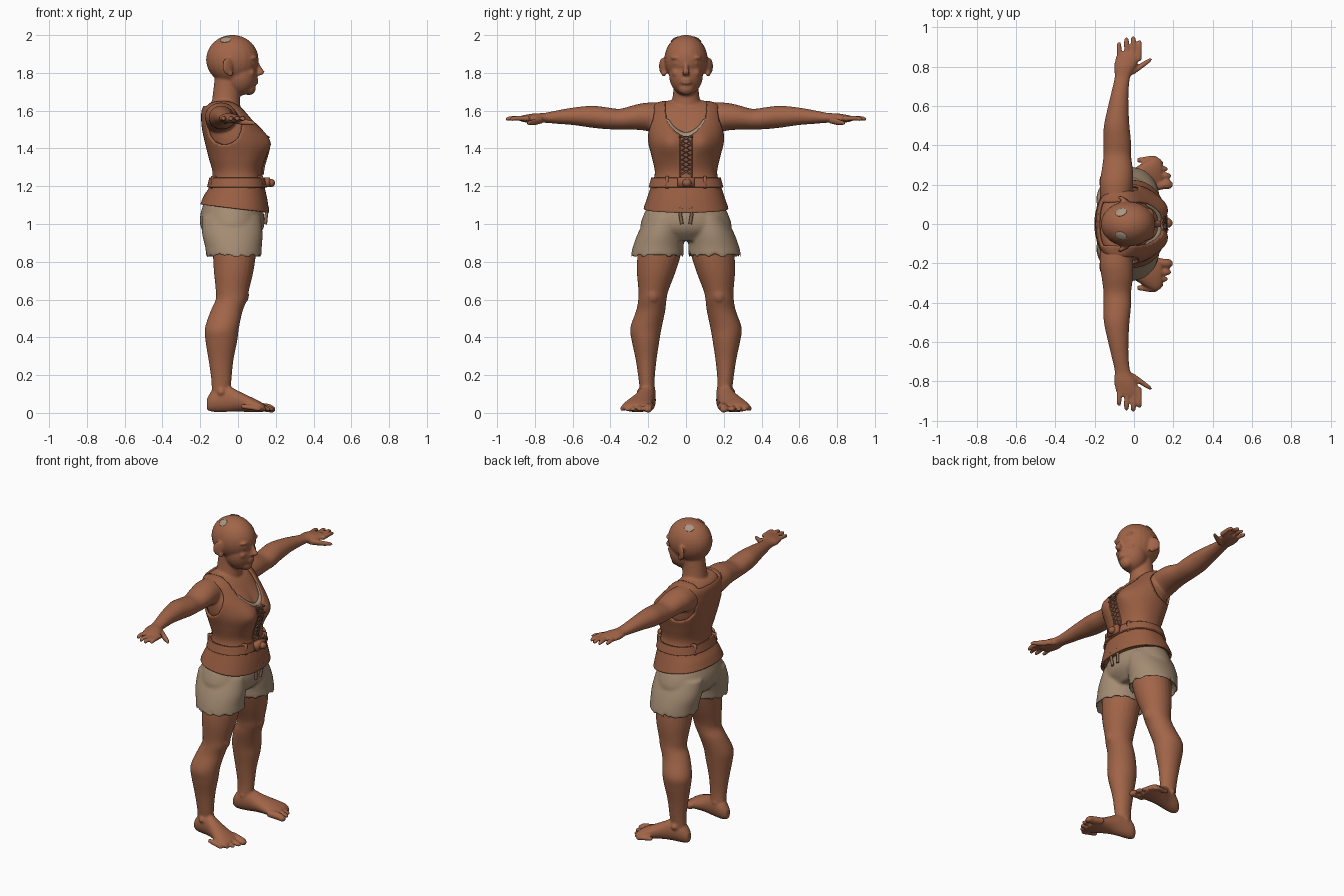
import bpy, bmesh
from math import sin, cos, pi, exp, sqrt, copysign
from mathutils import Vector, Matrix
from mathutils.bvhtree import BVHTree

cube = bpy.data.objects.get("Cube")
if cube:
    bpy.data.objects.remove(cube)


def material(name, rgb):
    m = bpy.data.materials.new(name)
    m.use_nodes = True
    m.diffuse_color = (*rgb, 1)
    bsdf = m.node_tree.nodes["Principled BSDF"]
    bsdf.inputs["Base Color"].default_value = (*rgb, 1)
    bsdf.inputs["Roughness"].default_value = 0.8
    return m


SKIN = material("brown skin", (.36, .13, .065))
LEATHER = material("brown leather", (.32, .112, .055))
LINEN = material("tan linen", (.37, .26, .17))
SHIRT = material("pale shirt", (.4, .3, .22))
CORD = material("dull cord", (.26, .14, .09))


def finish(bm, name, mat, voxel=0, thick=0):
    bmesh.ops.recalc_face_normals(bm, faces=bm.faces)
    me = bpy.data.meshes.new(name)
    bm.to_mesh(me)
    bm.free()
    me.materials.append(mat)
    me.shade_smooth()
    ob = bpy.data.objects.new(name, me)
    bpy.context.collection.objects.link(ob)
    if voxel:
        r = ob.modifiers.new("blend", "REMESH")
        r.mode, r.voxel_size, r.use_smooth_shade = "VOXEL", voxel, True
        s = ob.modifiers.new("soften", "SMOOTH")
        s.factor, s.iterations = .5, 4
    if thick:
        s = ob.modifiers.new("thickness", "SOLIDIFY")
        s.thickness, s.offset = thick, -1
    return ob


def resample(rows, n):
    # smooth spline through the rows
    out = []
    for i in range(len(rows) - 1):
        a, b, c, d = (Vector(rows[min(max(k, 0), len(rows) - 1)]) for k in range(i - 1, i + 3))
        for k in range(n):
            t = k / n
            out.append(b + (c - a) * t / 2 + (a * 2 - b * 5 + c * 4 - d) * t * t / 2
                       + (b * 3 - a - c * 3 + d) * t ** 3 / 2)
    return out + [Vector(rows[-1])]


def loft(bm, axis, rows, side=1, seg=24, n=4, power=2, cap=True):
    # rows: position on the axis, two centre coordinates, two radii
    others = [k for k in range(3) if k != axis]
    rings = []
    for t, c1, c2, r1, r2 in resample(rows, n):
        ring = []
        for k in range(seg):
            a = 2 * pi * k / seg
            u, v = (copysign(abs(f) ** (2 / power), f) for f in (cos(a), sin(a)))
            p = [t, t, t]
            p[others[0]], p[others[1]] = c1 + r1 * u, c2 + r2 * v
            p[1] *= side
            ring.append(bm.verts.new(p))
        rings.append(ring)
    for lo, hi in zip(rings, rings[1:]):
        for k in range(seg):
            j = (k + 1) % seg
            bm.faces.new((lo[k], lo[j], hi[j], hi[k]))
    if cap:
        bm.faces.new(rings[0])
        bm.faces.new(rings[-1])


def ball(bm, centre, radii, rot=Matrix()):
    m = Matrix.Translation(centre) @ rot @ Matrix.Diagonal((*radii, 1))
    bmesh.ops.create_uvsphere(bm, u_segments=24, v_segments=16, radius=1, matrix=m)


def tube(name, paths, radius, mat):
    cu = bpy.data.curves.new(name, "CURVE")
    cu.dimensions, cu.bevel_depth, cu.bevel_resolution = "3D", radius, 2
    cu.use_fill_caps = True
    for path in paths:
        sp = cu.splines.new("POLY")
        sp.points.add(len(path) - 1)
        for q, p in zip(sp.points, path):
            q.co = (*p, 1)
    cu.materials.append(mat)
    ob = bpy.data.objects.new(name, cu)
    bpy.context.collection.objects.link(ob)


# Trunk: height, back, front, half width
TRUNK = [(1.08, -.2, .165, .225), (1.14, -.18, .155, .205), (1.2, -.15, .14, .185),
         (1.27, -.135, .125, .165), (1.35, -.155, .135, .18), (1.43, -.175, .135, .2),
         (1.5, -.19, .115, .205), (1.56, -.195, .08, .197), (1.61, -.19, .04, .185),
         (1.64, -.165, .0, .16), (1.655, -.12, -.04, .1)]


def trunk(bm, grow, rows=TRUNK, cap=False):
    old = set(bm.verts)
    loft(bm, 2, [(z, (a + b) / 2, 0, (b - a) / 2 + grow, w + grow) for z, a, b, w in rows],
         seg=96, n=7, power=2.3, cap=cap)
    for v in set(bm.verts) - old:
        x, y, z = v.co
        if x > 0:  # bust
            v.co.x += .045 * exp(-((abs(y) - .085) ** 2 + (z - 1.43) ** 2) / .006) * min(1, x / .06)
        if z < 1.2:  # sloping hem
            v.co.z -= x * (1.2 - z)


def trim(bm, rule):
    # cut openings, then even out the edges
    bmesh.ops.delete(bm, geom=[f for f in bm.faces if rule(*f.calc_center_median())], context="FACES")
    for _ in range(5):
        new = {}
        for v in bm.verts:
            near = [e.other_vert(v).co for e in v.link_edges if e.is_boundary]
            if len(near) == 2:
                new[v] = v.co / 2 + (near[0] + near[1]) / 4
        for v, co in new.items():
            v.co = co


def neck_hole(x, y, z, base):
    scoop = .11 * sqrt(min(1, max(0, (z - base) / .1)))
    return abs(y) < scoop and (x > -.06 or z > 1.625)


# Body
bm = bmesh.new()
trunk(bm, -.016, cap=True)
loft(bm, 2, [(1.8, -.05, 0, .07, .065), (1.7, -.06, 0, .072, .068), (1.64, -.065, 0, .076, .08),
             (1.58, -.075, 0, .09, .12)])
ball(bm, (-.03, 0, 1.87), (.139, .115, .131))
ball(bm, (.012, 0, 1.79), (.09, .09, .11))
ball(bm, (.058, 0, 1.718), (.036, .042, .036))
# Nose and mouth
loft(bm, 2, [(1.86, .095, 0, .012, .01), (1.82, .113, 0, .018, .013), (1.803, .121, 0, .02, .02),
             (1.787, .108, 0, .014, .018)], seg=16)
for z in (1.763, 1.747):
    ball(bm, (.089, 0, z), (.02, .032, .009))
LEG = [(1, -.03, .12, .13, .11), (.85, -.02, .14, .115, .115), (.75, -.023, .157, .105, .103),
       (.65, -.03, .172, .088, .08), (.6, -.035, .178, .083, .075), (.54, -.06, .187, .085, .077),
       (.45, -.085, .212, .09, .083), (.38, -.088, .214, .084, .073), (.28, -.09, .211, .066, .055),
       (.17, -.088, .208, .053, .042), (.08, -.09, .2, .05, .04)]
FOOT = [(-.165, .2, .045, .02, .03), (-.13, .2, .065, .04, .06), (-.06, .21, .075, .046, .07),
        (0, .227, .062, .056, .055), (.06, .248, .046, .072, .042), (.11, .26, .034, .08, .03),
        (.14, .258, .026, .07, .02)]
ARM = [(.1, -.09, 1.55, .08, .09), (.2, -.09, 1.567, .085, .076), (.27, -.085, 1.565, .08, .066),
       (.35, -.085, 1.555, .07, .055), (.42, -.085, 1.56, .07, .058), (.5, -.088, 1.568, .065, .058),
       (.6, -.08, 1.57, .052, .046), (.68, -.07, 1.566, .043, .036), (.75, -.058, 1.562, .04, .026),
       (.8, -.046, 1.56, .056, .026), (.85, -.032, 1.558, .06, .02), (.875, -.028, 1.558, .054, .014)]
FINGERS = [(-.076, .925), (-.038, .95), (-.004, .955), (.028, .935)]
TOES = [(.19, .2, .023), (.183, .245, .015), (.167, .28, .014), (.143, .31, .014), (.115, .335, .013)]
for s in (1, -1):
    loft(bm, 2, LEG, s)
    loft(bm, 0, FOOT, s)
    loft(bm, 1, ARM, s)
    ball(bm, (.03, s * .175, .625), (.028, .036, .045))
    ball(bm, (-.088, s * .21, .11), (.03, .052, .03))
    for tip, y, r in TOES:
        loft(bm, 0, [(tip - .1, y - .012, .035, r, r), (tip - .03, y, .026, r, r),
                     (tip - .008, y, .02, r, r * .85), (tip + .006, y, .018, r / 2, r / 2)], s, 12)
    for x, tip in FINGERS:
        loft(bm, 1, [(.83, x * .9, 1.558, .014, .014), (tip - .04, x, 1.56, .013, .013),
                     (tip - .01, x, 1.556, .012, .011), (tip, x, 1.555, .006, .006)], s, 12)
    loft(bm, 1, [(.76, -.02, 1.55, .02, .018), (.8, .03, 1.54, .024, .018),
                 (.825, .065, 1.536, .02, .014), (.842, .085, 1.534, .01, .008)], s, 12)
    # Face and ears
    ball(bm, (.08, s * .046, 1.88), (.022, .036, .01))
    ball(bm, (.076, s * .042, 1.851), (.02, .026, .013))
    ball(bm, (.066, s * .045, 1.8), (.025, .03, .025))
    turn = Matrix.Rotation(s * -.5, 4, "Z")
    ball(bm, (-.055, s * .125, 1.835), (.032, .011, .046), turn)
    ball(bm, (-.04, s * .118, 1.797), (.015, .012, .018), turn)
finish(bm, "body", SKIN, voxel=.007)

# Crown patches
bm = bmesh.new()
for s in (1, -1):
    d = Vector((-.035, s * .06, .106))
    n = Vector((d.x / .139 ** 2, d.y / .115 ** 2, d.z / .131 ** 2)).normalized()
    ball(bm, Vector((-.03, 0, 1.87)) + d, (.03, .024, .006), n.to_track_quat("Z", "Y").to_matrix().to_4x4())
finish(bm, "crown_patches", SHIRT)

# Undershirt
bm = bmesh.new()
trunk(bm, -.007)
trim(bm, lambda x, y, z: x < 0 or z < 1.4 or z > 1.56 or abs(y) > .15 or neck_hole(x, y, z, 1.485))
finish(bm, "undershirt", SHIRT, thick=.006)

# Vest with neck and arm holes
bm = bmesh.new()
trunk(bm, 0)
trim(bm, lambda x, y, z: neck_hole(x, y, z, 1.465) or
     (abs(y) > .13 and ((x + .075) / .098) ** 2 + ((z - 1.525) / .105) ** 2 < 1))
surface = BVHTree.FromBMesh(bm)
finish(bm, "vest", LEATHER, thick=.012)


def front(y, z, lift=.004):
    hit = surface.ray_cast(Vector((1, y, z)), Vector((-1, 0, 0)))[0]
    return Vector(((hit.x if hit else .13) + lift, y, z))


# Lacing, placket edges and bow
steps = [1.265 + .025 * k for k in range(9)]
tube("lacing", [[front(s * (.022 if k % 2 else -.022), z, .008) for k, z in enumerate(steps)]
                for s in (1, -1)], .005, CORD)
tube("placket_edges", [[front(s * .03, 1.25 + .02 * k, .001) for k in range(12)] for s in (1, -1)],
     .004, LEATHER)
tube("lacing_bow", [[front(0, 1.46, .012), front(s * .02, 1.49, .012), front(s * .035, 1.46, .012),
                     front(0, 1.46, .012), front(s * .03, 1.42, .01)] for s in (1, -1)], .004, CORD)

# Belt, loops and buckle
bm = bmesh.new()
trunk(bm, .012, [(1.195, -.152, .141, .186), (1.22, -.146, .136, .179), (1.245, -.14, .131, .172)])
finish(bm, "belt", LEATHER, thick=.014)


def block(bm, centre, size):
    bmesh.ops.create_cube(bm, size=1, matrix=Matrix.Translation(centre) @ Matrix.Diagonal((*size, 1)))


bm = bmesh.new()
for s in (1, -1):
    block(bm, (.118, s * .1, 1.22), (.03, .016, .066))
    block(bm, (-.128, s * .1, 1.22), (.03, .016, .066))
block(bm, (.155, 0, 1.22), (.03, .09, .05))
ball(bm, (.172, .005, 1.217), (.024, .024, .022))
finish(bm, "belt_fittings", LEATHER)

# Shorts
bm = bmesh.new()
loft(bm, 2, [(1.13, -.03, 0, .145, .18), (1.04, -.031, 0, .17, .228), (.97, -.03, 0, .162, .235),
             (.91, -.03, 0, .11, .14)], seg=48)
for s in (1, -1):
    loft(bm, 2, [(1.04, -.035, .11, .155, .1), (.95, -.03, .133, .16, .122), (.88, -.024, .147, .15, .134),
                 (.825, -.02, .153, .144, .138), (.865, -.02, .15, .122, .116)], s, 48)
for v in bm.verts:  # wavy hem
    if v.co.z < .85:
        v.co.z += .007 * sin(90 * v.co.y) * cos(60 * v.co.x)
finish(bm, "shorts", LINEN, voxel=.009)

# Drawstring
tube("drawstring", [[(.15, 0, 1.095), (.156, s * .025, 1.085), (.15, s * .03, 1.05), (.145, s * .022, 1.0)]
                    for s in (1, -1)], .009, CORD)
